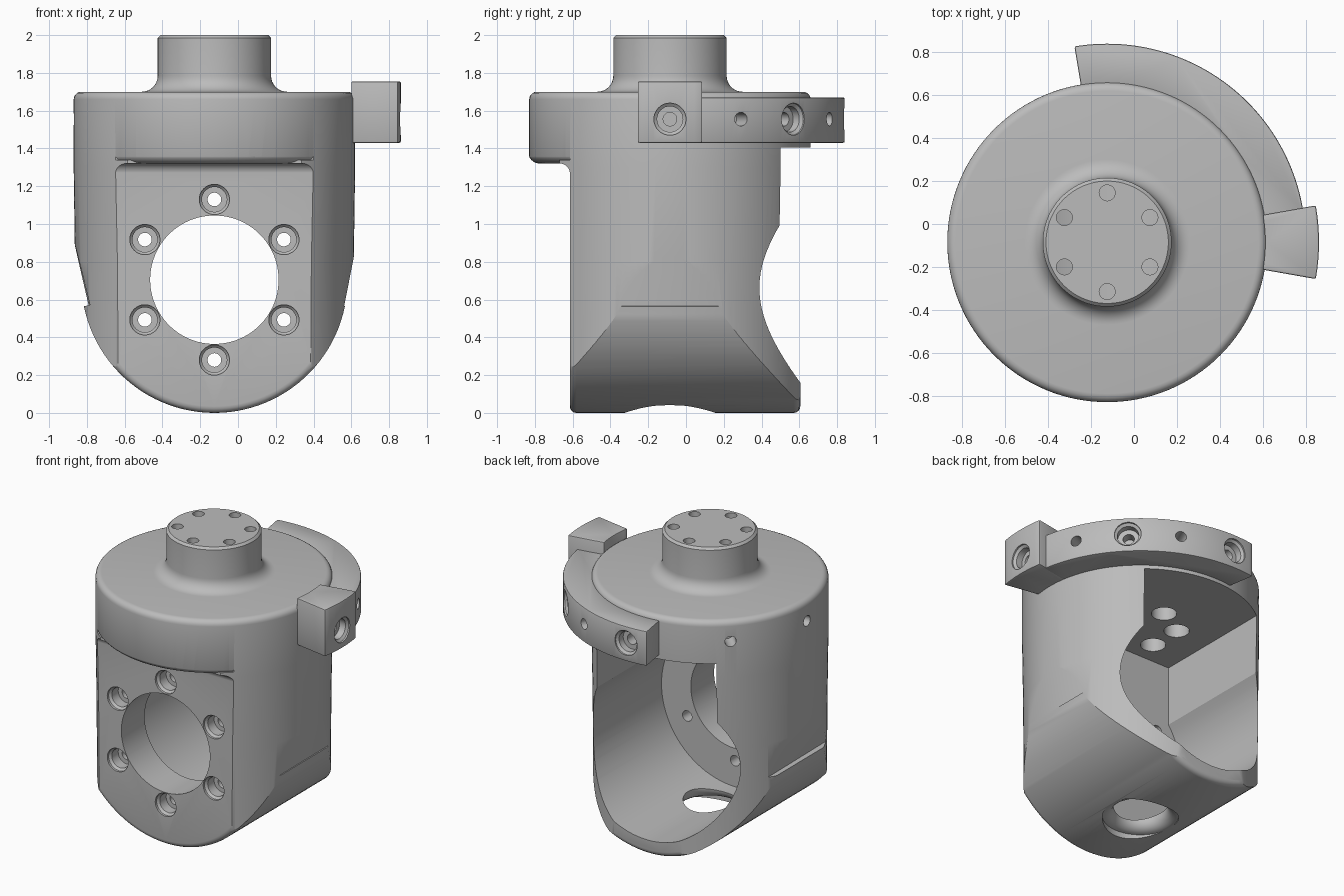
import bpy, bmesh
from math import sin, cos, pi, radians
from mathutils import Matrix, Vector

if "Cube" in bpy.data.objects:
    bpy.data.objects.remove(bpy.data.objects["Cube"], do_unlink=True)

CX, CY = -0.125, -0.085          # main axis of the housing
AXIS = Matrix.Translation((CX, CY, 0))

grey = bpy.data.materials.new("grey metal")
grey.use_nodes = True
grey.diffuse_color = (0.5, 0.5, 0.5, 1)
grey.node_tree.nodes["Principled BSDF"].inputs["Base Color"].default_value = (0.5, 0.5, 0.5, 1)


def arc(cx, cy, r, a0, a1, n):
    """Points along an arc, angles in degrees."""
    steps = [radians(a0 + (a1 - a0) * i / n) for i in range(n + 1)]
    return [(cx + r * cos(a), cy + r * sin(a)) for a in steps]


def lathe(bm, profile, matrix, n=32):
    """Solid of revolution about local z from (radius, height) points."""
    rings = []
    for r, z in profile:
        count = n if r > 1e-6 else 1
        rings.append([bm.verts.new(matrix @ Vector((r * cos(2 * pi * i / n), r * sin(2 * pi * i / n), z)))
                      for i in range(count)])
    for a, b in zip(rings, rings[1:]):
        for i in range(n):
            j = (i + 1) % n
            if len(a) == 1:
                bm.faces.new((a[0], b[j], b[i]))
            elif len(b) == 1:
                bm.faces.new((a[i], a[j], b[0]))
            else:
                bm.faces.new((a[i], a[j], b[j], b[i]))


def prism(bm, points, depth):
    """Closed outline of 3D points pushed along a vector."""
    base = bm.faces.new([bm.verts.new(p) for p in points])
    new = bmesh.ops.extrude_face_region(bm, geom=[base], use_keep_orig=True)["geom"]
    verts = [v for v in new if isinstance(v, bmesh.types.BMVert)]
    bmesh.ops.translate(bm, verts=verts, vec=depth)


def finish(bm, name):
    bmesh.ops.recalc_face_normals(bm, faces=bm.faces[:])
    mesh = bpy.data.meshes.new(name)
    bm.to_mesh(mesh)
    bm.free()
    mesh.materials.append(grey)
    obj = bpy.data.objects.new(name, mesh)
    bpy.context.collection.objects.link(obj)
    return obj


def combine(obj, tool, operation):
    """Apply a boolean and discard the tool."""
    mod = obj.modifiers.new("cut", 'BOOLEAN')
    mod.operation, mod.object, mod.solver = operation, tool, 'EXACT'
    bpy.context.view_layer.objects.active = obj
    bpy.ops.object.modifier_apply(modifier=mod.name)
    bpy.data.objects.remove(tool, do_unlink=True)


def smooth(obj):
    bpy.ops.object.select_all(action='DESELECT')
    obj.select_set(True)
    bpy.context.view_layer.objects.active = obj
    bpy.ops.object.shade_smooth_by_angle(angle=radians(28))


def radial(angle, r, z):
    """Frame whose local z points inward to the main axis."""
    return (AXIS @ Matrix.Rotation(radians(angle), 4, 'Z') @ Matrix.Translation((r, 0, z))
            @ Matrix.Rotation(-pi / 2, 4, 'Y'))


# Housing: drafted barrel with a filleted neck
bm = bmesh.new()
profile = [(0, -0.1), (0.734, -0.1), (0.738, 0.8), (0.745, 1.3)]
profile += arc(0.705, 1.66, 0.04, 0, 90, 5)
profile += arc(0.385, 1.785, 0.085, 270, 180, 8)
profile += [(0.3, 1.985), (0.285, 2.0), (0, 2.0)]
lathe(bm, profile, AXIS, 128)
housing = finish(bm, "housing")

# Envelope: U-shaped lower part with rounded rims
bm = bmesh.new()
outline = [(0.878, 1.5), (-0.878, 1.5)] + arc(0, 0.705, 0.705, 191.5, 348.5, 48)
prism(bm, [(CX + x, -0.615, z) for x, z in outline], (0, 1.22, 0))
rims = [e for e in bm.edges if abs(e.verts[0].co.y - e.verts[1].co.y) < 1e-4
        and min(v.co.z for v in e.verts) < 1.2 and max(v.co.z for v in e.verts) < 1.2]
bmesh.ops.bevel(bm, geom=rims, offset=0.035, segments=4, profile=0.5, affect='EDGES')
envelope = finish(bm, "envelope")

# Upper disc of the envelope, rounded beneath the front overhang
bm = bmesh.new()
lathe(bm, [(0, 1.32)] + arc(0.69, 1.38, 0.06, 270, 360, 6) + [(0.9, 1.41), (0.9, 2.2), (0, 2.2)], AXIS, 128)
combine(envelope, finish(bm, "upper_disc"), 'UNION')

# Cove under the overhang
bm = bmesh.new()
cove = [(-0.55, 1.34), (-0.55, 1.25), (-0.612, 1.25)] + arc(-0.67, 1.265, 0.056, 0, 90, 6) + [(-0.67, 1.34)]
prism(bm, [(CX - 0.75, y, z) for y, z in cove], (1.5, 0, 0))
combine(envelope, finish(bm, "cove"), 'UNION')
combine(housing, envelope, 'INTERSECT')

# Keyhole cavity open at the back
bm = bmesh.new()
keyhole = [(0.46, 1.405), (-0.46, 1.405)] + arc(0, 0.665, 0.565, 144.5, 395.5, 64)
prism(bm, [(CX + x, -0.36, z) for x, z in keyhole], (0, 1.5, 0))
combine(housing, finish(bm, "cavity"), 'DIFFERENCE')

# Bore, floor hole and all fastener holes
bm = bmesh.new()
front = Matrix.Translation((CX, -0.615, 0.705)) @ Matrix.Rotation(-pi / 2, 4, 'X')
lathe(bm, [(0, -0.1), (0.34, -0.1), (0.34, 0.4), (0, 0.4)], front, 96)
lathe(bm, [(0, -0.1), (0.24, -0.1), (0.24, 0.03)] + arc(0.24, 0.11, 0.07, 270, 180, 6)
      + [(0.17, 0.3), (0, 0.3)], AXIS, 64)
for k in range(6):
    a = radians(30 + 60 * k)
    x, y = cos(a), sin(a)
    lathe(bm, [(0, -0.05), (0.08, -0.05), (0.08, 0.015), (0.066, 0.03), (0.066, 0.1), (0.036, 0.1),
               (0.036, 0.35), (0, 0.35)], front @ Matrix.Translation((0.425 * x, 0.425 * y, 0)))
    lathe(bm, [(0, 1.3), (0.08, 1.3), (0.08, 1.5), (0.037, 1.5), (0.037, 2.1), (0, 2.1)],
          AXIS @ Matrix.Translation((0.23 * x, 0.23 * y, 0)))
for angle in (135, 180):
    lathe(bm, [(0, -0.05), (0.036, -0.05), (0.036, 0.12), (0, 0.12)], radial(angle, 0.745, 1.555))
combine(housing, finish(bm, "holes"), 'DIFFERENCE')
smooth(housing)


def segment(name, r0, r1, a0, a1, z0, z1, n):
    """Curved bar around the main axis with softened edges."""
    bm = bmesh.new()
    pts = arc(CX, CY, r1, a0, a1, n) + arc(CX, CY, r0, a1, a0, n)
    prism(bm, [(x, y, z0) for x, y in pts], (0, 0, z1 - z0))
    bmesh.ops.recalc_face_normals(bm, faces=bm.faces[:])
    sharp = [e for e in bm.edges if e.calc_face_angle(0) > 0.8]
    bmesh.ops.bevel(bm, geom=sharp, offset=0.008, segments=2, profile=0.5, affect='EDGES')
    return finish(bm, name)


def drill(obj, r, screws, plain):
    """Counterbored screw seats and plain holes pointing inward."""
    bm = bmesh.new()
    for a in screws:
        lathe(bm, [(0, -0.05), (0.085, -0.05), (0.085, 0.012), (0.068, 0.025), (0.068, 0.07),
                   (0.036, 0.07), (0.036, 0.14), (0, 0.14)], radial(a, r, 1.555))
    for a in plain:
        lathe(bm, [(0, -0.05), (0.036, -0.05), (0.036, 0.14), (0, 0.14)], radial(a, r, 1.555))
    combine(obj, finish(bm, "drill"), 'DIFFERENCE')
    smooth(obj)


# Quarter ring and end block on the side
drill(segment("side_ring", 0.735, 0.925, 9, 99.5, 1.43, 1.67, 48), 0.925, (45, 90), (24, 66))
drill(segment("end_block", 0.735, 0.987, -10, 10, 1.43, 1.755, 8), 0.987, (0,), ())
